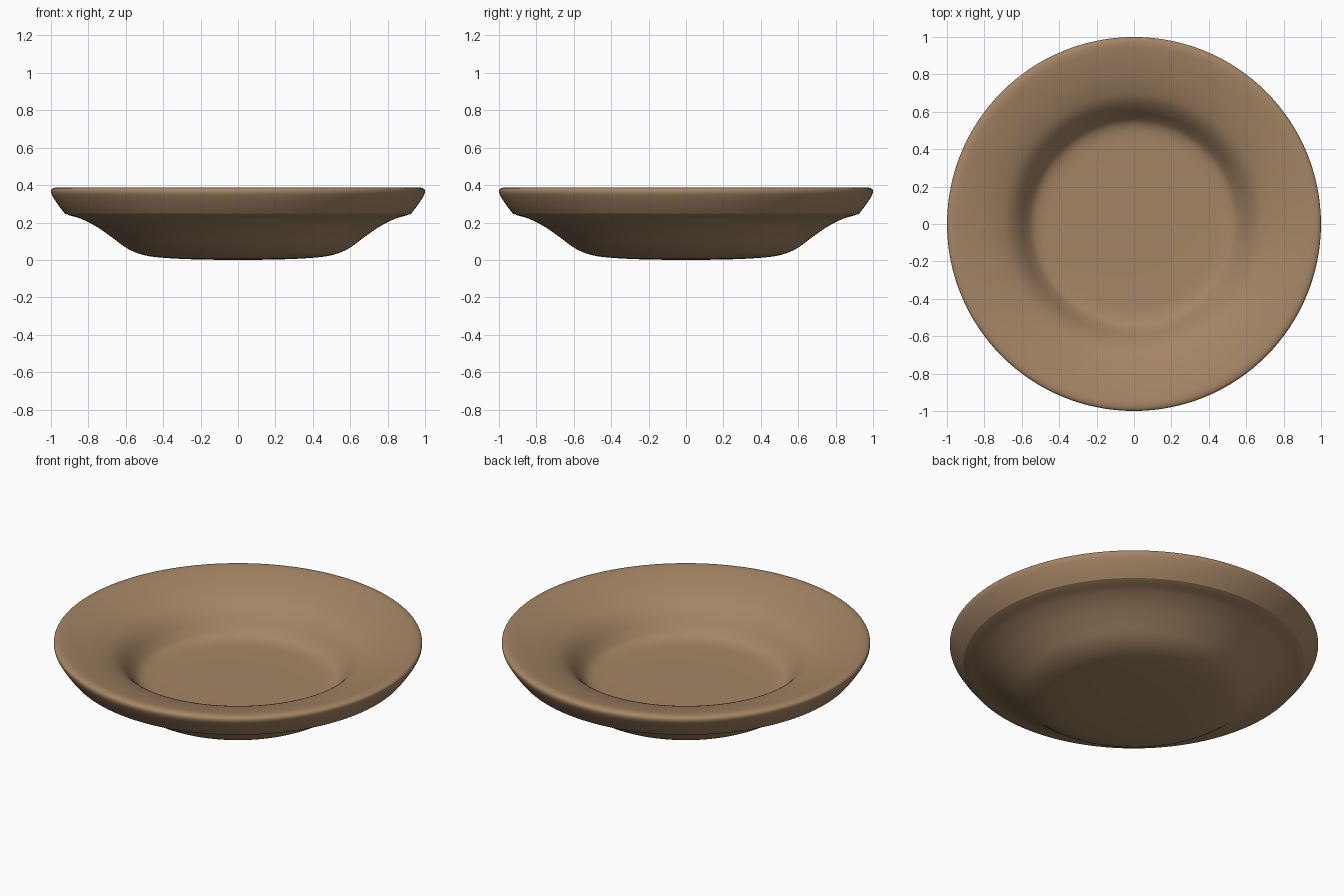
import bpy, bmesh, math
from mathutils import Vector

if "Cube" in bpy.data.objects:
    bpy.data.objects.remove(bpy.data.objects["Cube"])

SEGMENTS = 128

# Cross-section runs (radius, height); each run is smoothed, creases fall between runs
UNDERSIDE = [(0.0, 0.0), (0.2, 0.002), (0.38, 0.01), (0.50, 0.025), (0.59, 0.06), (0.68, 0.125),
             (0.76, 0.18), (0.84, 0.22), (0.90, 0.238), (0.925, 0.247)]
RIM_AND_INSIDE = [(0.925, 0.247), (0.955, 0.285), (0.985, 0.33), (0.999, 0.36),
                  (0.995, 0.379), (0.97, 0.387), (0.93, 0.383), (0.86, 0.368),
                  (0.78, 0.346), (0.70, 0.315), (0.655, 0.287), (0.615, 0.247),
                  (0.575, 0.195), (0.54, 0.16), (0.49, 0.143), (0.40, 0.138),
                  (0.2, 0.136), (0.0, 0.136)]


def smooth_run(points, steps=5):
    """Centripetal-like Catmull-Rom curve through the points."""
    p = [Vector(q) for q in points]
    p = [2 * p[0] - p[1]] + p + [2 * p[-1] - p[-2]]
    t = [0.0]
    for a, b in zip(p, p[1:]):
        t.append(t[-1] + math.sqrt((b - a).length))
    out = []
    for i in range(1, len(p) - 2):
        def tangent(k):
            return (p[k + 1] - p[k - 1]) / (t[k + 1] - t[k - 1])
        h = t[i + 1] - t[i]
        m0, m1 = tangent(i) * h, tangent(i + 1) * h
        for s in range(steps):
            u = s / steps
            out.append(p[i] * (2*u**3 - 3*u**2 + 1) + m0 * (u**3 - 2*u**2 + u)
                       + p[i + 1] * (3*u**2 - 2*u**3) + m1 * (u**3 - u**2))
    return out + [p[-2]]


def lathe(name, profile, material):
    """Turn a profile that starts and ends on the z axis."""
    bm = bmesh.new()
    bottom = bm.verts.new((0, 0, profile[0].y))
    top = bm.verts.new((0, 0, profile[-1].y))
    rings = []
    for q in profile[1:-1]:
        rings.append([bm.verts.new((q.x * math.cos(a), q.x * math.sin(a), q.y))
                      for a in (2 * math.pi * k / SEGMENTS for k in range(SEGMENTS))])
    for k in range(SEGMENTS):
        n = (k + 1) % SEGMENTS
        bm.faces.new((bottom, rings[0][n], rings[0][k]))
        for lo, hi in zip(rings, rings[1:]):
            bm.faces.new((lo[k], lo[n], hi[n], hi[k]))
        bm.faces.new((top, rings[-1][k], rings[-1][n]))
    bmesh.ops.recalc_face_normals(bm, faces=bm.faces)
    mesh = bpy.data.meshes.new(name)
    bm.to_mesh(mesh)
    bm.free()
    mesh.materials.append(material)
    obj = bpy.data.objects.new(name, mesh)
    bpy.context.collection.objects.link(obj)
    bpy.context.view_layer.objects.active = obj
    obj.select_set(True)
    bpy.ops.object.shade_smooth_by_angle(angle=math.radians(28))
    return obj


# Brown clay
clay = bpy.data.materials.new("brown clay")
clay.diffuse_color = (0.376, 0.235, 0.13, 1)
clay.use_nodes = True
clay.node_tree.nodes["Principled BSDF"].inputs["Base Color"].default_value = clay.diffuse_color

# Shallow dish
lathe("dish", smooth_run(UNDERSIDE) + smooth_run(RIM_AND_INSIDE)[1:], clay)
